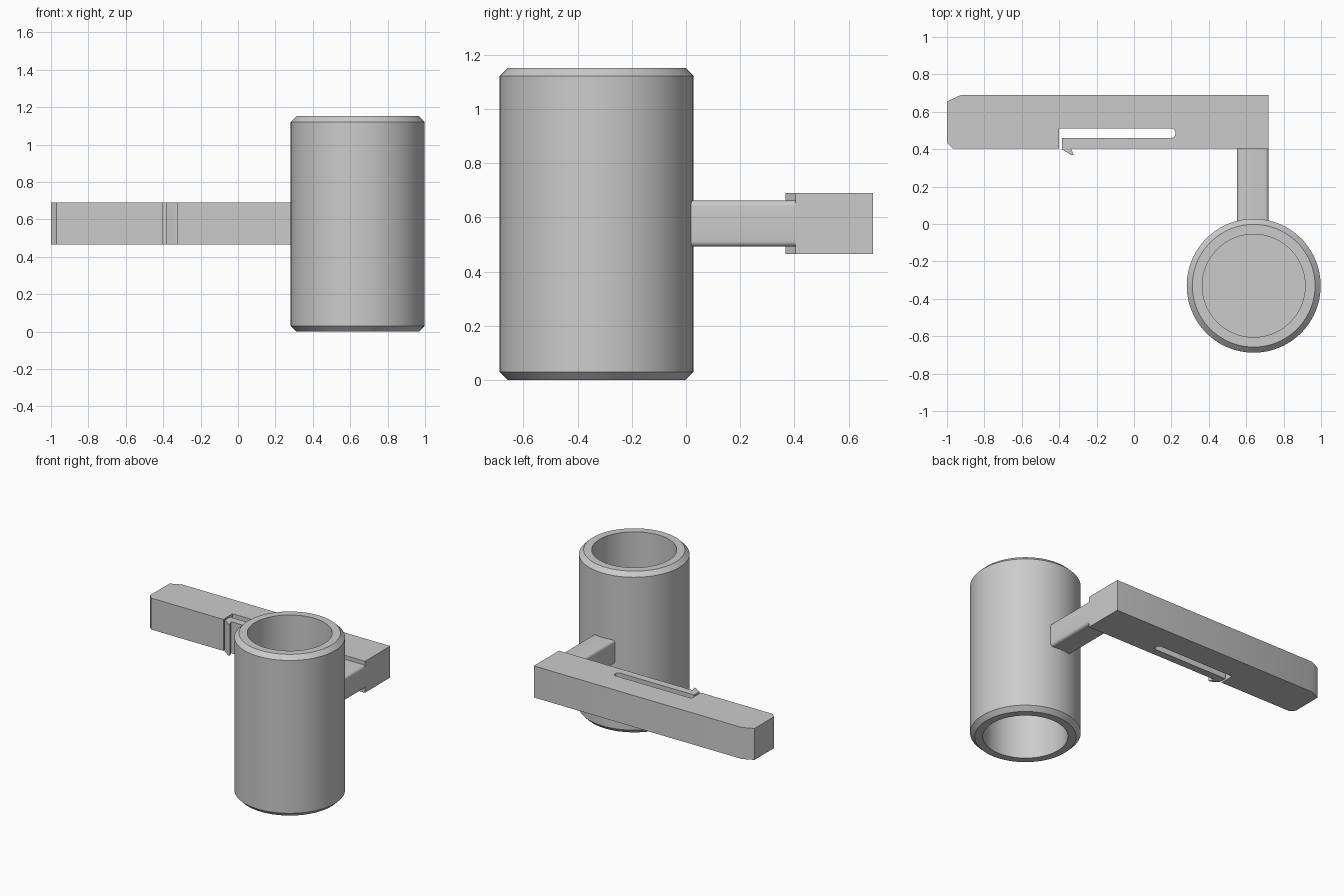
import bpy, bmesh, math

cube = bpy.data.objects.get("Cube")
if cube:
    bpy.data.objects.remove(cube, do_unlink=True)

grey = bpy.data.materials.new("light grey plastic")
grey.use_nodes = True
COLOUR = (0.6, 0.6, 0.6, 1)
grey.diffuse_color = COLOUR
grey.node_tree.nodes["Principled BSDF"].inputs["Base Color"].default_value = COLOUR


def finish(name, bm, angle=30):
    bmesh.ops.recalc_face_normals(bm, faces=bm.faces)
    mesh = bpy.data.meshes.new(name)
    bm.to_mesh(mesh)
    bm.free()
    mesh.materials.append(grey)
    obj = bpy.data.objects.new(name, mesh)
    bpy.context.collection.objects.link(obj)
    bpy.ops.object.select_all(action="DESELECT")
    obj.select_set(True)
    bpy.context.view_layer.objects.active = obj
    bpy.ops.object.shade_smooth_by_angle(angle=math.radians(angle))
    return obj


def lathe(name, profile, centre, steps=96):
    """Revolve a (radius, z) profile about a vertical axis."""
    bm = bmesh.new()
    verts = [bm.verts.new((centre[0] + r, centre[1], z)) for r, z in profile]
    edges = [bm.edges.new(pair) for pair in zip(verts, verts[1:])]
    bmesh.ops.spin(bm, geom=verts + edges, cent=(*centre, 0), axis=(0, 0, 1),
                   angle=math.tau, steps=steps)
    bmesh.ops.remove_doubles(bm, verts=bm.verts, dist=1e-5)
    return finish(name, bm)


def extrude_outline(name, outline, z0, z1):
    """Raise a plan outline into a solid."""
    bm = bmesh.new()
    face = bm.faces.new([bm.verts.new((x, y, z0)) for x, y in outline])
    new = bmesh.ops.extrude_face_region(bm, geom=[face])["geom"]
    bmesh.ops.translate(bm, vec=(0, 0, z1 - z0),
                        verts=[v for v in new if isinstance(v, bmesh.types.BMVert)])
    return finish(name, bm)


# Open cup at both ends, with chamfered rims and a floor half way up
CENTRE = (0.64, -0.33)
HEIGHT, OUTER, INNER, CHAMFER, FLOOR = 1.152, 0.358, 0.275, 0.03, 0.04
mid = HEIGHT / 2
lathe("double_cup", [
    (0, mid - FLOOR), (INNER, mid - FLOOR), (INNER, 0), (OUTER - CHAMFER, 0),
    (OUTER, CHAMFER), (OUTER, HEIGHT - CHAMFER), (OUTER - CHAMFER, HEIGHT),
    (INNER, HEIGHT), (INNER, mid + FLOOR), (0, mid + FLOOR)], CENTRE)

# Clip bar with chamfered tip, slot with round end, and hooked tongue
FRONT, BACK = 0.405, 0.69
round_end = [(0.195 + 0.027 * math.cos(math.radians(a)),
              0.485 + 0.027 * math.sin(math.radians(a))) for a in range(110, -111, -20)]
extrude_outline("clip_bar", [
    (0.72, FRONT), (0.72, BACK), (-0.925, BACK), (-1, 0.655), (-1, 0.435),
    (-0.97, FRONT), (-0.4, FRONT), (-0.4, 0.51), *round_end, (-0.385, 0.46),
    (-0.385, FRONT - 0.005), (-0.335, 0.368), (-0.322, 0.368),
    (-0.338, FRONT)], 0.465, 0.69)

# Connecting arm with rounded long edges
bm = bmesh.new()
bmesh.ops.create_cube(bm, size=1)
y0, y1 = -0.02, 0.42
for v in bm.verts:
    v.co = (0.635 + v.co.x * 0.17, (y0 + y1) / 2 + v.co.y * (y1 - y0), 0.577 + v.co.z * 0.17)
long_edges = [e for e in bm.edges if abs(e.verts[0].co.y - e.verts[1].co.y) > 0.1]
bmesh.ops.bevel(bm, geom=long_edges, offset=0.02, segments=5, profile=0.5, affect="EDGES")
finish("connecting_arm", bm)
